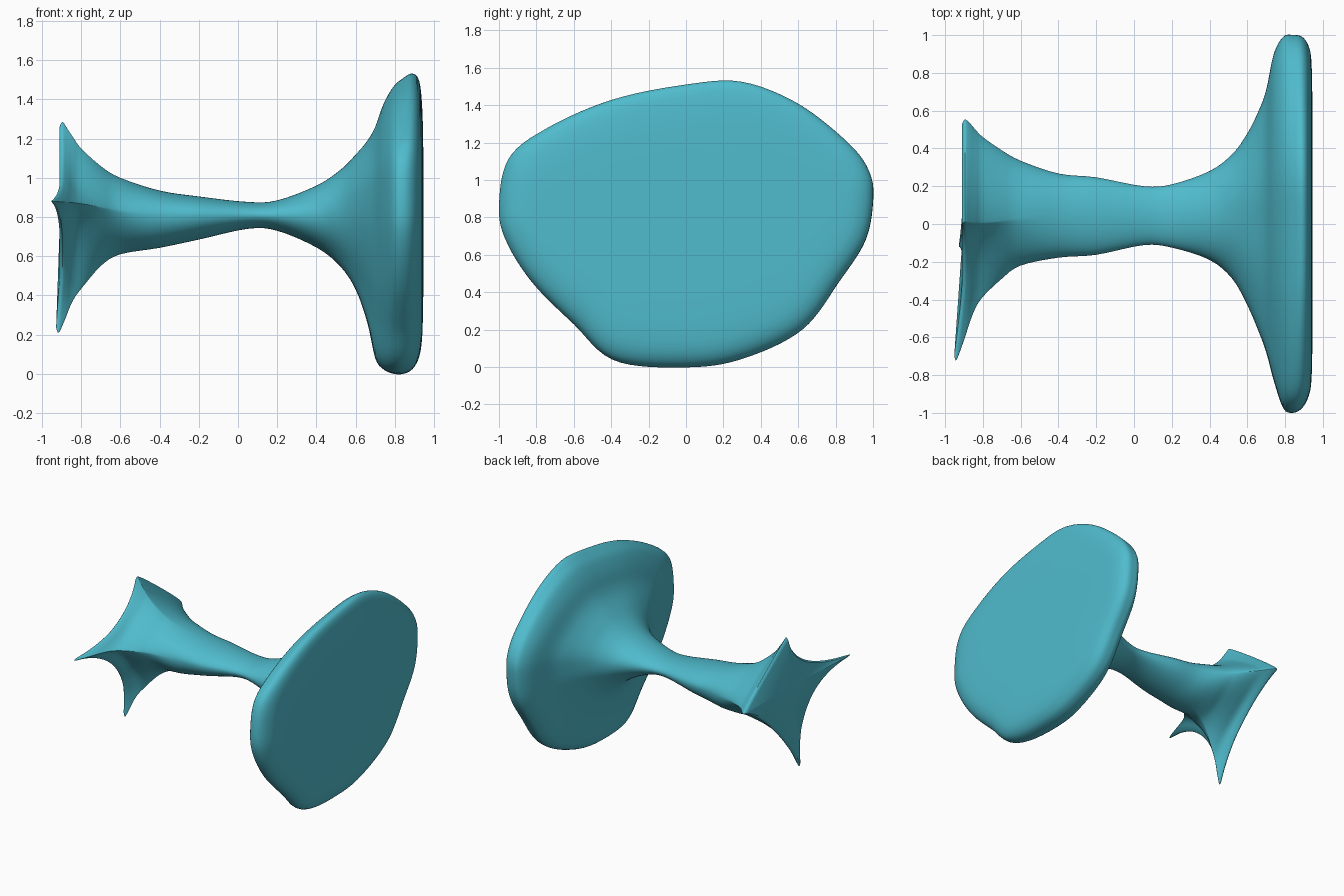
import bpy, bmesh, math

if "Cube" in bpy.data.objects:
    bpy.data.objects.remove(bpy.data.objects["Cube"])

N = 128   # points round each ring
SUB = 4   # spline steps between stations

# stations along x: x, y min, y max, z min, z max
rows = [
    (-.910, -.695, .53, .235, 1.26), (-.895, -.72, .553, .21, 1.285),
    (-.870, -.62, .535, .27, 1.25), (-.84, -.48, .50, .36, 1.205),
    (-.80, -.39, .46, .43, 1.15), (-.70, -.29, .39, .55, 1.06),
    (-.60, -.22, .335, .61, 1.0), (-.40, -.178, .267, .643, .935),
    (-.20, -.163, .247, .685, .905), (.05, -.112, .20, .74, .877),
    (.20, -.125, .21, .73, .885), (.40, -.19, .28, .645, .96),
    (.52, -.29, .37, .55, 1.04), (.60, -.43, .48, .43, 1.12),
    (.66, -.57, .60, .26, 1.19), (.70, -.68, .71, .08, 1.26),
    (.74, -.83, .90, .025, 1.37), (.79, -.975, .99, .002, 1.46),
    (.84, -1.0, 1.0, .0, 1.505), (.89, -.975, .99, .025, 1.53),
    (.925, -.91, .94, .09, 1.49), (.94, -.82, .85, .20, 1.35),
    (.945, -.6, .6, .4, 1.15),
]

# outline of the big plate (y, z), anticlockwise
outline = [(1, .9), (.98, 1.05), (.87, 1.2), (.6, 1.41), (.3, 1.525), (0, 1.51),
           (-.4, 1.43), (-.75, 1.28), (-.95, 1.12), (-1, .85), (-.96, .67),
           (-.82, .45), (-.6, .23), (-.38, .035), (0, 0), (.3, .045),
           (.62, .2), (.82, .46), (.96, .68)]


def catmull(a, b, c, d, t):
    return tuple(.5 * (2 * q + (r - p) * t + (2 * p - 5 * q + 4 * r - s) * t * t
                       + (3 * q - p - 3 * r + s) * t ** 3)
                 for p, q, r, s in zip(a, b, c, d))


def lerp(a, b, t):
    return a + (b - a) * t


def step(a, b, x):
    t = min(1, max(0, (x - a) / (b - a)))
    return t * t * (3 - 2 * t)


# plate outline as a radius for each angle, in unit space
CZ = .85
polar = []
n = len(outline)
for i in range(n):
    for k in range(8):
        y, z = catmull(*[outline[(i + j) % n] for j in (-1, 0, 1, 2)], k / 8)
        v = (z - CZ) / (1.53 - CZ if z > CZ else CZ)
        polar.append((math.atan2(v, y) % math.tau, math.hypot(y, v)))
polar.sort()
polar = [(polar[-1][0] - math.tau, polar[-1][1])] + polar + [(polar[0][0] + math.tau, polar[0][1])]


def plate_radius(th):
    for (a, r), (b, s) in zip(polar, polar[1:]):
        if a <= th <= b:
            return lerp(r, s, (th - a) / max(b - a, 1e-9))
    return 1


STAR = (1.0, .55, .55, .72)   # superellipse power per quadrant at the spiked end


def ring(x, y0, y1, z0, z1):
    star = 1 - step(-.93, -.42, x)          # spiked end influence
    plate = step(.42, .76, x)               # plate outline influence
    cy = lerp(lerp(.045, -.03, star), 0, plate)
    cz = lerp(lerp(.81, .88, star), CZ, plate)
    rnd = .035 * star
    pts = []
    for i in range(N):
        th = math.tau * i / N
        c, s = math.cos(th), math.sin(th)
        p = lerp(2, STAR[i * 4 // N], star ** .8)
        u = math.copysign(abs(c) ** (2 / p), c)
        v = math.copysign(abs(s) ** (2 / p), s)
        r = plate_radius(th)
        u, v = lerp(u, r * c, plate), lerp(v, r * s, plate)
        ey = (y1 - cy if c > 0 else cy - y0) - rnd
        ez = (z1 - cz if s > 0 else cz - z0) - rnd
        y, z = cy + u * ey + c * rnd, cz + v * ez + s * rnd
        # lean the spikes: bottom one sits slightly to the front, both curl outward
        bend = 0
        if x < -.6:
            y -= .09 * star * max(0, cz - z) / .65
            y += .04 * star * max(0, z - cz) / .4
            bend = .045 * max(0, (-y - .3) / .42) ** 1.3 + .02 * max(0, (.5 - z) / .3)
        pts.append((x - bend * step(-.7, -.86, x) if x < -.7 else x, y, z))
    return pts


# smooth stations
dense = []
for i in range(len(rows) - 1):
    q = [rows[min(max(i + j, 0), len(rows) - 1)] for j in (-1, 0, 1, 2)]
    dense += [catmull(*q, k / SUB) for k in range(SUB)]
dense.append(rows[-1])

# one continuous flared body
bm = bmesh.new()
loops = [[bm.verts.new(p) for p in ring(*d)] for d in dense]
for a, b in zip(loops, loops[1:]):
    for i in range(N):
        j = (i + 1) % N
        bm.faces.new((a[i], a[j], b[j], b[i]))
for loop, centre in ((loops[0], (-.905, -.03, .88)), (loops[-1], (.935, 0, .8))):
    c = bm.verts.new(centre)
    for i in range(N):
        bm.faces.new((loop[i], loop[(i + 1) % N], c))
bmesh.ops.recalc_face_normals(bm, faces=bm.faces)
me = bpy.data.meshes.new("flared_spindle")
bm.to_mesh(me)
bm.free()
body = bpy.data.objects.new("flared_spindle", me)
bpy.context.collection.objects.link(body)

teal = bpy.data.materials.new("teal")
teal.diffuse_color = (.08, .50, .61, 1)
teal.use_nodes = True
teal.node_tree.nodes["Principled BSDF"].inputs["Base Color"].default_value = teal.diffuse_color
me.materials.append(teal)

bpy.context.view_layer.objects.active = body
body.select_set(True)
bpy.ops.object.shade_smooth_by_angle(angle=math.radians(40))
